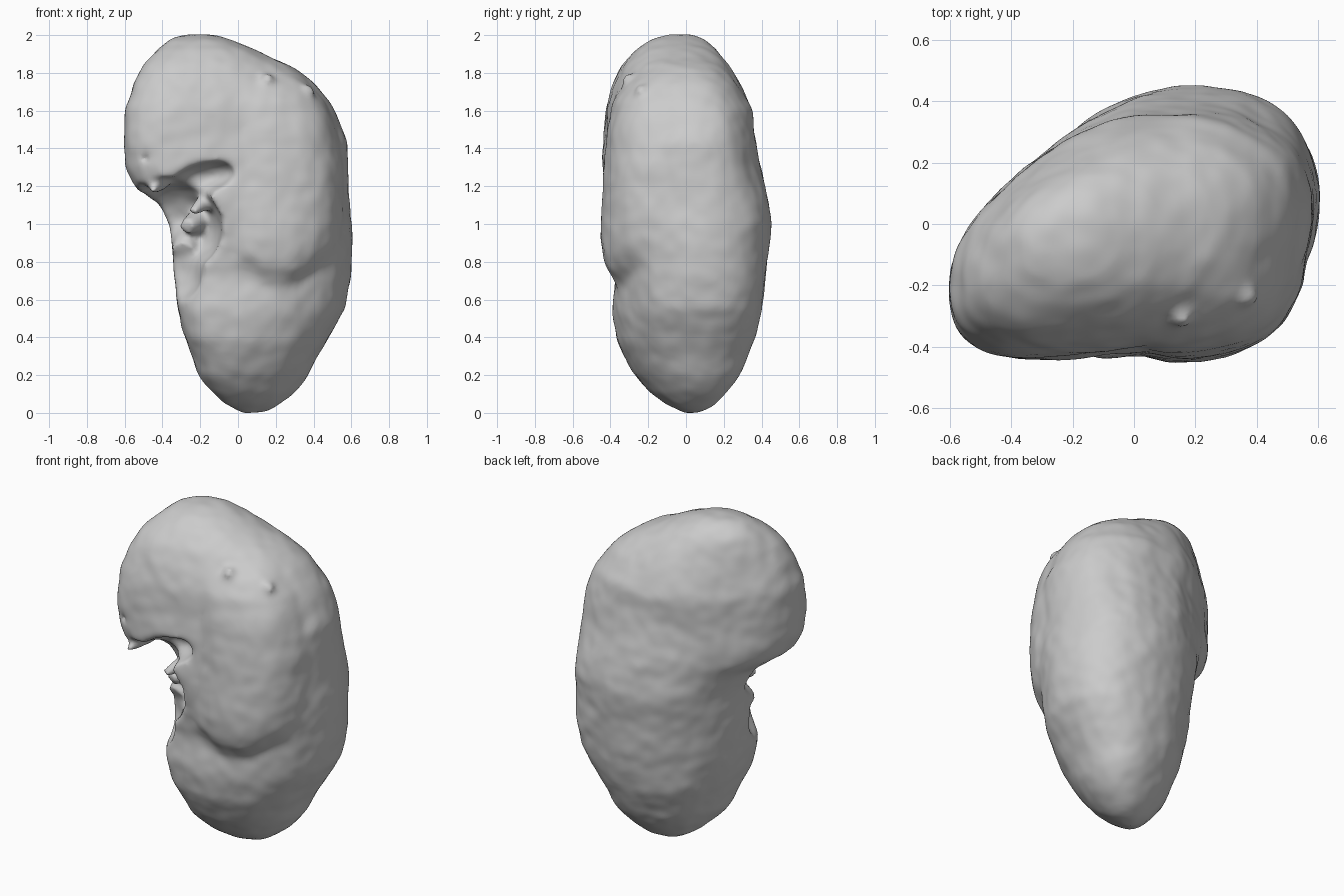
import bpy, bmesh, math
from mathutils import Vector, Matrix, noise

cube = bpy.data.objects.get("Cube")
if cube:
    bpy.data.objects.remove(cube, do_unlink=True)

mat = bpy.data.materials.new("soft grey")
mat.use_nodes = True
GREY = (0.6, 0.6, 0.6, 1)
mat.diffuse_color = GREY
mat.node_tree.nodes["Principled BSDF"].inputs["Base Color"].default_value = GREY


def make_object(name, bm):
    bmesh.ops.recalc_face_normals(bm, faces=bm.faces)
    mesh = bpy.data.meshes.new(name)
    bm.to_mesh(mesh)
    bm.free()
    obj = bpy.data.objects.new(name, mesh)
    bpy.context.collection.objects.link(obj)
    return obj


def loft(bm, rings, sides=56, bend=0.33):
    """Skin level rings given as z, left, right, front, back; the left end curls forward."""
    loops = []
    for z, x0, x1, y0, y1 in rings:
        shear = 0.12 + 0.14 * max(0, 1 - z / 0.75)
        trim = 0.2 * min(1, max(0, (z - 1.05) / 0.14))
        xc, rx, yc, half = (x0 + x1) / 2, (x1 - x0) / 2, (y0 + y1) / 2, (y1 - y0) / 2
        ry = math.sqrt(half ** 2 - min(shear * rx, half * 0.5) ** 2)
        loop = []
        for i in range(sides):
            a = math.tau * i / sides
            c, s = math.cos(a), math.sin(a)
            dx = rx * math.copysign(abs(c) ** 0.88, c)
            dy = ry * math.copysign(abs(s) ** 0.88, s)
            if dy > 0:  # the head is thinner at its back left
                dy *= 1 - trim * min(1, max(0, -dx / 0.4))
            curl = bend * min(dx, 0) ** 2
            loop.append(bm.verts.new((xc + dx, yc + dy + shear * dx - curl, z)))
        loops.append(loop)
    for a, b in zip(loops, loops[1:]):
        for i in range(sides):
            j = (i + 1) % sides
            bm.faces.new((a[i], a[j], b[j], b[i]))
    bm.faces.new(loops[0][::-1])
    bm.faces.new(loops[-1])


def ellipsoid(bm, centre, radii, tilt=0):
    m = (Matrix.Translation(centre) @ Matrix.Rotation(math.radians(tilt), 4, "Y")
         @ Matrix.Diagonal((*radii, 1)))
    bmesh.ops.create_uvsphere(bm, u_segments=32, v_segments=20, radius=1, matrix=m)


def stump(bm, start, end, r0, r1):
    """Tapering vessel stub between two points."""
    a, b = Vector(start), Vector(end)
    m = Matrix.Translation((a + b) / 2) @ (b - a).to_track_quat("Z", "Y").to_matrix().to_4x4()
    bmesh.ops.create_cone(bm, cap_ends=True, segments=16, radius1=r0, radius2=r1,
                          depth=(b - a).length, matrix=m)


def modify(obj, name, kind, **settings):
    mod = obj.modifiers.new(name, kind)
    for key, value in settings.items():
        setattr(mod, key, value)


def bake(obj):
    deps = bpy.context.evaluated_depsgraph_get()
    mesh = bpy.data.meshes.new_from_object(obj.evaluated_get(deps))
    obj.modifiers.clear()
    obj.data = mesh


# Main bean-shaped body
bm = bmesh.new()
loft(bm, [
    (0.00, 0.01, 0.14, -0.01, 0.08),
    (0.04, -0.07, 0.23, -0.11, 0.15),
    (0.10, -0.13, 0.30, -0.19, 0.21),
    (0.20, -0.21, 0.375, -0.27, 0.28),
    (0.38, -0.28, 0.47, -0.36, 0.36),
    (0.55, -0.32, 0.565, -0.38, 0.40),
    (0.70, -0.34, 0.60, -0.37, 0.42),
    (0.85, -0.35, 0.60, -0.39, 0.43),
    (1.00, -0.37, 0.60, -0.42, 0.45),
    (1.10, -0.42, 0.59, -0.43, 0.44),
    (1.19, -0.55, 0.585, -0.43, 0.42),
    (1.30, -0.595, 0.585, -0.43, 0.39),
    (1.42, -0.605, 0.58, -0.42, 0.37),
    (1.60, -0.60, 0.51, -0.41, 0.35),
    (1.74, -0.555, 0.41, -0.37, 0.28),
    (1.84, -0.50, 0.26, -0.33, 0.22),
    (1.92, -0.43, 0.09, -0.26, 0.16),
    (1.97, -0.37, -0.04, -0.19, 0.10),
    (2.00, -0.30, -0.15, -0.11, 0.03),
])
# Front fold overhanging the lower lobe and filling the upper shoulder
loft(bm, [
    (0.67, 0.13, 0.27, -0.35, -0.10),
    (0.70, 0.06, 0.35, -0.38, -0.05),
    (0.76, 0.00, 0.44, -0.42, 0.05),
    (0.83, -0.07, 0.51, -0.44, 0.12),
    (0.92, -0.10, 0.55, -0.45, 0.20),
    (1.10, -0.10, 0.56, -0.445, 0.20),
    (1.30, -0.06, 0.56, -0.43, 0.20),
    (1.50, -0.08, 0.52, -0.41, 0.15),
    (1.64, -0.15, 0.46, -0.385, 0.10),
    (1.74, -0.20, 0.385, -0.34, 0.05),
    (1.80, -0.20, 0.30, -0.28, 0.00),
])
kidney = make_object("kidney_body", bm)

# Hollow at the front left where vessels enter
bm = bmesh.new()
ellipsoid(bm, (-0.36, -0.40, 0.99), (0.28, 0.33, 0.25), 20)
ellipsoid(bm, (-0.36, -0.34, 0.74), (0.17, 0.20, 0.20), 25)
ellipsoid(bm, (-0.18, -0.44, 1.24), (0.17, 0.17, 0.08), -15)
ellipsoid(bm, (-0.49, -0.42, 1.345), (0.03, 0.06, 0.025))
hollow = make_object("hilum_cutter", bm)
modify(hollow, "Fuse", "REMESH", mode="VOXEL", voxel_size=0.02)
bake(hollow)
hollow.hide_render = True
hollow.hide_set(True)

modify(kidney, "Fuse", "REMESH", mode="VOXEL", voxel_size=0.02)
modify(kidney, "Carve", "BOOLEAN", operation="DIFFERENCE", object=hollow)
bake(kidney)

# Vessel stubs and small surface nodules
bm = bmesh.new()
bm.from_mesh(kidney.data)
stump(bm, (-0.06, -0.10, 1.20), (-0.24, -0.36, 1.06), 0.08, 0.025)
stump(bm, (-0.14, -0.02, 1.05), (-0.27, -0.26, 0.98), 0.09, 0.045)
stump(bm, (-0.24, 0.00, 0.96), (-0.29, -0.18, 0.84), 0.10, 0.07)
stump(bm, (-0.42, -0.28, 1.24), (-0.45, -0.42, 1.17), 0.07, 0.015)
stump(bm, (0.14, -0.20, 1.72), (0.16, -0.33, 1.78), 0.06, 0.03)
stump(bm, (0.28, -0.14, 1.60), (0.385, -0.25, 1.72), 0.09, 0.03)
bm.to_mesh(kidney.data)
bm.free()
modify(kidney, "Fuse", "REMESH", mode="VOXEL", voxel_size=0.016)
modify(kidney, "Soften", "SMOOTH", factor=0.5, iterations=14)
bake(kidney)

# Gently lumpy skin
normals = [v.normal.copy() for v in kidney.data.vertices]
for v, n in zip(kidney.data.vertices, normals):
    lump = noise.noise(v.co * 5) * 0.008 + noise.noise(v.co * 13) * 0.004
    v.co += n * lump
base = min(v.co.z for v in kidney.data.vertices)
for v in kidney.data.vertices:
    v.co.z -= base

kidney.data.materials.clear()
kidney.data.materials.append(mat)
for p in kidney.data.polygons:
    p.material_index = 0
    p.use_smooth = True
